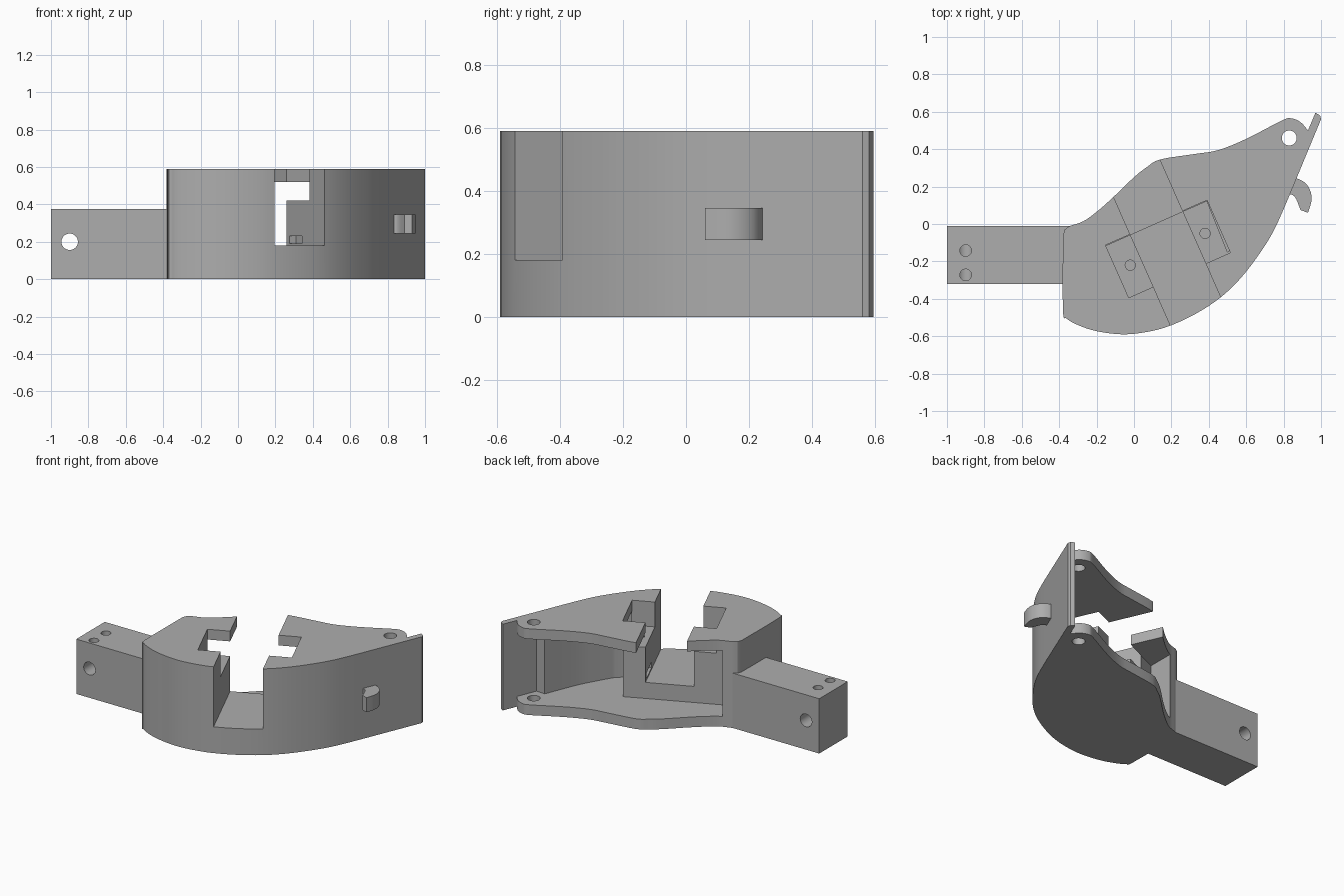
import bpy
import bmesh
import math
from mathutils import Vector, Matrix

if "Cube" in bpy.data.objects:
    bpy.data.objects.remove(bpy.data.objects["Cube"])

grey = bpy.data.materials.new("plain_grey")
grey.use_nodes = True
colour = (0.42, 0.42, 0.42, 1)
grey.diffuse_color = colour
grey.node_tree.nodes["Principled BSDF"].inputs["Base Color"].default_value = colour


def finish(name, bm):
    bmesh.ops.recalc_face_normals(bm, faces=bm.faces)
    mesh = bpy.data.meshes.new(name)
    bm.to_mesh(mesh)
    bm.free()
    mesh.materials.append(grey)
    obj = bpy.data.objects.new(name, mesh)
    bpy.context.collection.objects.link(obj)
    return obj


def prism(name, outline, low, high):
    bm = bmesh.new()
    face = bm.faces.new([bm.verts.new((p[0], p[1], low)) for p in outline])
    result = bmesh.ops.extrude_face_region(bm, geom=[face])
    top = [v for v in result["geom"] if isinstance(v, bmesh.types.BMVert)]
    bmesh.ops.translate(bm, verts=top, vec=(0, 0, high - low))
    return finish(name, bm)


def cylinder(name, centre, radius, length, axis="Z"):
    bm = bmesh.new()
    turn = Matrix.Rotation(math.pi / 2, 4, "X") if axis == "Y" else Matrix()
    bmesh.ops.create_cone(bm, cap_ends=True, segments=32, radius1=radius, radius2=radius,
                          depth=length, matrix=Matrix.Translation(centre) @ turn)
    return finish(name, bm)


def spline(points, steps=4):
    # Smooth curve through the points
    pts = [Vector(p) for p in points]
    pts = [pts[0]] + pts + [pts[-1]]
    out = []
    for a, b, c, d in zip(pts, pts[1:], pts[2:], pts[3:]):
        for i in range(steps):
            t = i / steps
            out.append(0.5 * (2 * b + (c - a) * t + (2 * a - 5 * b + 4 * c - d) * t * t
                              + (3 * b - a - 3 * c + d) * t ** 3))
    return out + [pts[-1]]


def activate(obj):
    bpy.ops.object.select_all(action="DESELECT")
    obj.select_set(True)
    bpy.context.view_layer.objects.active = obj


def cut(obj, cutter):
    cutter.hide_render = True
    mod = obj.modifiers.new("cut", "BOOLEAN")
    mod.operation = "DIFFERENCE"
    mod.solver = "EXACT"
    mod.object = cutter
    activate(obj)
    bpy.ops.object.modifier_apply(modifier=mod.name)
    bpy.data.objects.remove(cutter)


# Slanted frame of the central slot: s across it, t towards the front
across = Vector((0.914, 0.405))
along = Vector((0.405, -0.914))
origin = Vector((0.12, 0.005))


def slanted(s0, s1, t0, t1):
    return [origin + across * s + along * t
            for s, t in ((s0, t0), (s1, t0), (s1, t1), (s0, t1))]


# Housing outline
front_curve = spline([(-0.38, -0.06), (-0.38, -0.46), (-0.36, -0.505), (-0.3, -0.54),
                      (-0.2, -0.573), (-0.06, -0.59), (0.07, -0.577), (0.19, -0.545),
                      (0.33, -0.48), (0.46, -0.395), (0.57, -0.29), (0.67, -0.16),
                      (0.75, -0.03), (0.83, 0.15)])
tip = [(1.0, 0.56), (0.995, 0.58), (0.97, 0.595)]
back_curve = spline([(0.93, 0.5), (0.89, 0.545), (0.84, 0.565), (0.79, 0.553), (0.6, 0.455),
                     (0.45, 0.395), (0.33, 0.375), (0.14, 0.345), (0.07, 0.305), (0, 0.25),
                     (-0.12, 0.135), (-0.2, 0.065), (-0.27, 0.015), (-0.34, -0.01),
                     (-0.37, -0.03)])
housing = prism("housing", front_curve + tip + back_curve, 0, 0.59)

# Open cavity between the bottom and top plates
cavity = [origin - across * 0.44, origin + across * 0.295, (0.5, -0.15)]
cavity += spline([(0.59, -0.08), (0.65, 0.02), (0.72, 0.15), (0.81, 0.37)])
cavity += [(0.875, 0.365), (0.93, 0.5), (0.975, 0.615), (0.95, 0.8), (-0.28, 0.8)]
cut(housing, prism("cavity_cutter", cavity, 0.07, 0.52))

# Slot through the top and front
cut(housing, prism("slot_cutter", slanted(-0.153, 0.153, -0.7, 1), 0.18, 0.8))

# Pockets beside the slot, with a screw hole in each floor
for side, hole in ((-1, (-0.02, -0.22)), (1, (0.38, -0.05))):
    cut(housing, prism("pocket_cutter", slanted(side * 0.1, side * 0.297, -0.002, 0.305), 0.42, 0.8))
    cut(housing, cylinder("screw_cutter", (*hole, 0.4), 0.027, 0.2))

# Small cable recess at the foot of the slot wall
cut(housing, prism("recess_cutter", slanted(0.1, 0.19, 0.04, 0.2), 0.19, 0.23))

# Hinge hole through both plates
cut(housing, cylinder("hinge_cutter", (0.83, 0.46, 0.3), 0.04, 1))

# Mounting arm with its holes
arm = prism("mounting_arm", [(-1, -0.32), (-0.34, -0.32), (-0.34, -0.012), (-1, -0.012)], 0, 0.375)
cut(arm, cylinder("cross_cutter", (-0.9, -0.17, 0.2), 0.044, 1, "Y"))
for y in (-0.142, -0.272):
    cut(arm, cylinder("upright_cutter", (-0.9, y, 0.3), 0.031, 0.2))

# Curved hook on the outer wall
hook_outline = spline([(0.85, 0.245), (0.88, 0.24), (0.92, 0.215), (0.945, 0.17), (0.948, 0.12),
                       (0.93, 0.06)])
hook_outline += spline([(0.89, 0.075), (0.875, 0.115), (0.86, 0.145), (0.84, 0.158), (0.81, 0.155)])
hook = prism("hook", hook_outline, 0.245, 0.345)

for part in (housing, arm, hook):
    activate(part)
    bpy.ops.object.shade_smooth_by_angle(angle=math.radians(30))
